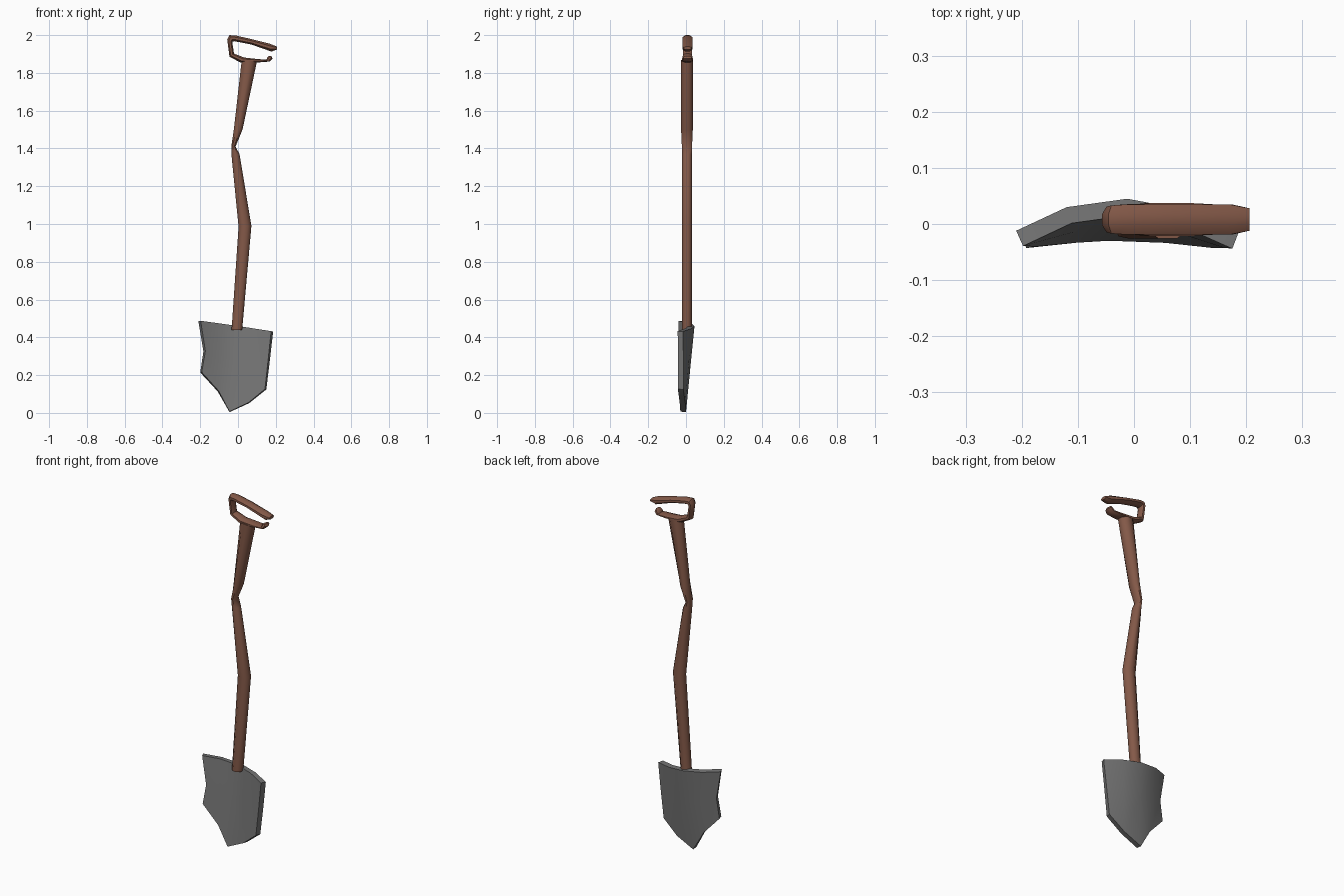
import bpy
import bmesh
import math

default_cube = bpy.data.objects.get("Cube")
if default_cube:
    bpy.data.objects.remove(default_cube, do_unlink=True)


def make_material(name, colour):
    material = bpy.data.materials.new(name)
    material.use_nodes = True
    material.diffuse_color = colour
    material.node_tree.nodes["Principled BSDF"].inputs["Base Color"].default_value = colour
    return material


def make_object(name, bm, material):
    mesh = bpy.data.meshes.new(name)
    bm.to_mesh(mesh)
    bm.free()
    mesh.materials.append(material)
    obj = bpy.data.objects.new(name, mesh)
    bpy.context.collection.objects.link(obj)
    return obj


def smooth(obj, degrees):
    bpy.ops.object.select_all(action='DESELECT')
    obj.select_set(True)
    bpy.context.view_layer.objects.active = obj
    for modifier in list(obj.modifiers):
        bpy.ops.object.modifier_apply(modifier=modifier.name)
    bpy.ops.object.shade_smooth_by_angle(angle=math.radians(degrees))


def loft(name, sections, centre_y, material, sides=8):
    """Skin rings; each section is (x, z) on one edge, (x, z) on the other, half depth."""
    bm = bmesh.new()
    stretch = 1 / math.cos(math.pi / sides)
    rings = []
    for (ax, az), (bx, bz), depth in sections:
        ring = []
        for i in range(sides):
            angle = 2 * math.pi * (i + 0.5) / sides
            c = math.cos(angle) * stretch / 2
            s = math.sin(angle) * stretch * depth
            ring.append(bm.verts.new(((ax + bx) / 2 + (bx - ax) * c,
                                      centre_y + s,
                                      (az + bz) / 2 + (bz - az) * c)))
        rings.append(ring)
    for low, high in zip(rings, rings[1:]):
        for i in range(sides):
            j = (i + 1) % sides
            bm.faces.new((low[i], low[j], high[j], high[i]))
    bm.faces.new(rings[0])
    bm.faces.new(rings[-1])
    bmesh.ops.recalc_face_normals(bm, faces=bm.faces[:])
    obj = make_object(name, bm, material)
    smooth(obj, 50)
    return obj


wood = make_material("brown wood", (0.23, 0.10, 0.065, 1))
steel = make_material("grey steel", (0.18, 0.18, 0.18, 1))

# Crooked shaft, widening towards the grip
loft("shaft", [
    ((-0.034, 0.44), (0.022, 0.44), 0.026),
    ((0.003, 0.985), (0.071, 0.99), 0.026),
    ((-0.034, 1.36), (0.008, 1.37), 0.026),
    ((-0.034, 1.42), (-0.013, 1.41), 0.027),
    ((-0.022, 1.5), (0.024, 1.5), 0.031),
    ((0.02, 1.87), (0.10, 1.86), 0.031),
], 0.005, wood)

# Open-ended grip loop, from the upper tip round to the lower tip
loft("grip", [
    ((0.206, 1.939), (0.206, 1.923), 0.02),
    ((0.167, 1.955), (0.177, 1.913), 0.027),
    ((0.071, 1.979), (0.071, 1.95), 0.027),
    ((-0.008, 1.997), (-0.02, 1.968), 0.027),
    ((-0.045, 2.0), (-0.029, 1.965), 0.025),
    ((-0.057, 1.976), (-0.03, 1.96), 0.023),
    ((-0.045, 1.886), (-0.021, 1.902), 0.023),
    ((0.013, 1.855), (0.034, 1.881), 0.029),
    ((0.103, 1.855), (0.108, 1.873), 0.029),
    ((0.167, 1.86), (0.151, 1.87), 0.026),
    ((0.183, 1.876), (0.156, 1.884), 0.023),
    ((0.177, 1.889), (0.164, 1.889), 0.018),
], 0.008, wood)

# Dished blade: back surface as a grid, thickened towards the front
blade_rows = [
    [(-0.21, -0.012, 0.485), (-0.12, 0.03, 0.473), (-0.012, 0.045, 0.459),
     (0.09, 0.026, 0.445), (0.186, -0.016, 0.431)],
    [(-0.183, -0.012, 0.325), (-0.11, 0.016, 0.30), (-0.02, 0.026, 0.27),
     (0.08, 0.015, 0.27), (0.17, -0.014, 0.29)],
    [(-0.2, -0.014, 0.214), (-0.108, -0.004, 0.114), (-0.045, 0.0, 0.004),
     (0.06, -0.004, 0.052), (0.15, -0.014, 0.124)],
]
bm = bmesh.new()
grid = [[bm.verts.new(point) for point in row] for row in blade_rows]
for upper, lower in zip(grid, grid[1:]):
    for i in range(len(upper) - 1):
        bm.faces.new((upper[i], upper[i + 1], lower[i + 1], lower[i]))
bm.normal_update()
if sum(face.normal.y for face in bm.faces) < 0:
    bmesh.ops.reverse_faces(bm, faces=bm.faces[:])
blade = make_object("blade", bm, steel)
thickness = blade.modifiers.new("thickness", 'SOLIDIFY')
thickness.thickness = 0.03
thickness.offset = -1
smooth(blade, 40)
